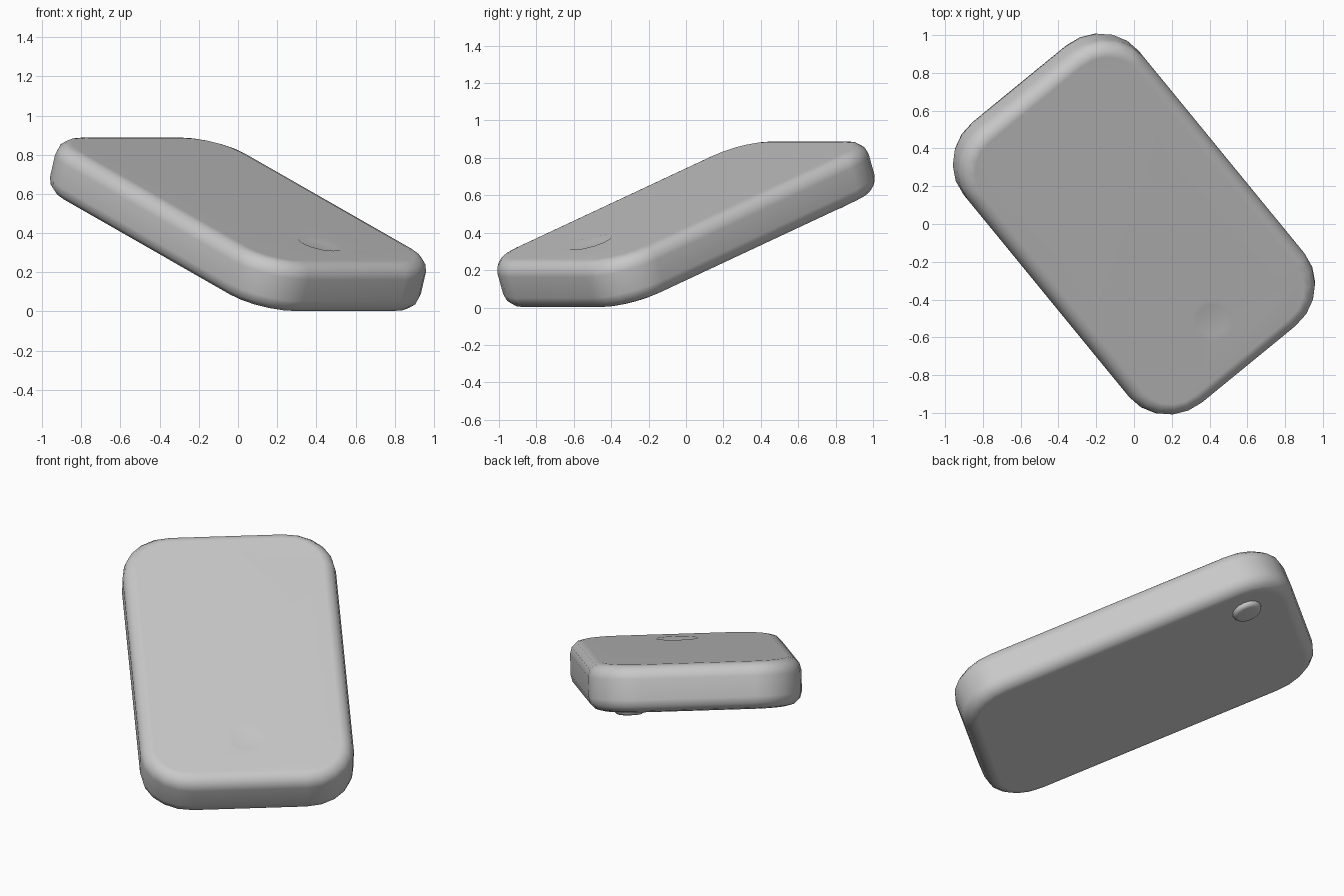
import bpy, bmesh, math
from mathutils import Matrix, Vector

if "Cube" in bpy.data.objects:
    bpy.data.objects.remove(bpy.data.objects["Cube"], do_unlink=True)

HALF_W, HALF_L, HALF_T = 0.60, 0.995, 0.135
CORNER, EDGE = 0.28, 0.076

# Tilted frame: local x = width, local y = towards the raised end, local z = face normal
TILT = (Matrix.Translation((0, 0, 0.445))
        @ Matrix.Rotation(math.radians(39.3), 4, 'Z')
        @ Matrix.Rotation(math.radians(19.9), 4, 'X'))

grey = bpy.data.materials.new("plain_grey")
grey.use_nodes = True
colour = (0.58, 0.58, 0.58, 1)
grey.diffuse_color = colour
grey.node_tree.nodes["Principled BSDF"].inputs["Base Color"].default_value = colour


def finish(name, bm):
    """Turn a bmesh into a tilted, grey object."""
    bmesh.ops.recalc_face_normals(bm, faces=bm.faces)
    mesh = bpy.data.meshes.new(name)
    bm.to_mesh(mesh)
    bm.free()
    mesh.materials.append(grey)
    obj = bpy.data.objects.new(name, mesh)
    bpy.context.collection.objects.link(obj)
    obj.matrix_world = TILT
    return obj


def smooth(obj, degrees):
    bpy.ops.object.select_all(action='DESELECT')
    obj.select_set(True)
    bpy.context.view_layer.objects.active = obj
    bpy.ops.object.shade_smooth_by_angle(angle=math.radians(degrees))


def disc(bm, centre, r_bottom, r_top, depth, sides):
    """Tapered disc centred on a local point."""
    bmesh.ops.create_cone(bm, cap_ends=True, segments=sides, radius1=r_bottom,
                          radius2=r_top, depth=depth,
                          matrix=Matrix.Translation(centre))


# Body: slab with rounded corners, then rounded rims
bm = bmesh.new()
bmesh.ops.create_cube(bm, size=2, matrix=Matrix.Diagonal((HALF_W, HALF_L, HALF_T, 1)))
uprights = [e for e in bm.edges if abs(e.verts[0].co.z - e.verts[1].co.z) > 0.1]
bmesh.ops.bevel(bm, geom=uprights, offset=CORNER, segments=5, profile=0.5, affect='EDGES')
rims = [e for e in bm.edges if abs(e.verts[0].co.z - e.verts[1].co.z) < 0.01]
bmesh.ops.bevel(bm, geom=rims, offset=EDGE, segments=3, profile=0.5, affect='EDGES')
body = finish("body", bm)

# Shallow round button dish cut into the top face near the low end
bm = bmesh.new()
disc(bm, Vector((0, -0.653, HALF_T)), 0.085, 0.151, 0.036, 12)
cutter = finish("dish_cutter", bm)
cutter.hide_render = True
cut = body.modifiers.new("dish", 'BOOLEAN')
cut.operation = 'DIFFERENCE'
cut.solver = 'EXACT'
cut.object = cutter
bpy.context.view_layer.objects.active = body
bpy.ops.object.modifier_apply(modifier=cut.name)
bpy.data.objects.remove(cutter, do_unlink=True)
smooth(body, 35)
weighted = body.modifiers.new("flat_faces", 'WEIGHTED_NORMAL')
weighted.keep_sharp = True

# Domed lens bump on the underside near the raised end
bm = bmesh.new()
disc(bm, Vector((0.37, 0.71, -HALF_T)), 0.085, 0.085, 0.056, 16)
outer = [e for e in bm.edges if all(v.co.z < -HALF_T for v in e.verts)]
bmesh.ops.bevel(bm, geom=outer, offset=0.026, segments=4, profile=0.5, affect='EDGES')
lens = finish("lens_bump", bm)
smooth(lens, 40)
